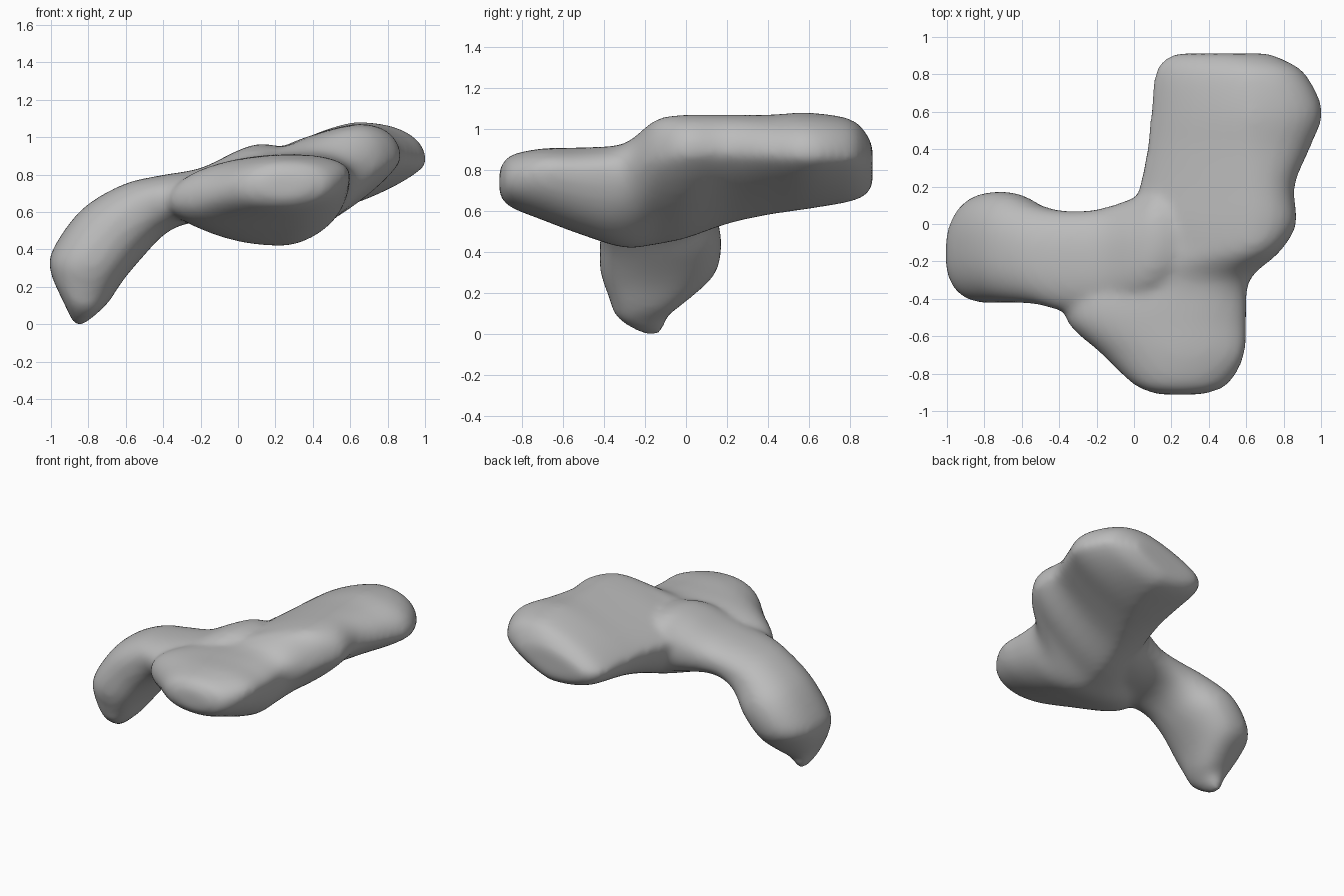
import bpy, bmesh, math

if "Cube" in bpy.data.objects:
    bpy.data.objects.remove(bpy.data.objects["Cube"])

grey = bpy.data.materials.new("stone grey")
grey.diffuse_color = (0.5, 0.5, 0.5, 1)
grey.use_nodes = True
grey.node_tree.nodes["Principled BSDF"].inputs["Base Color"].default_value = grey.diffuse_color

SEG = 40


def power(v, e):
    return math.copysign(abs(v) ** e, v)


def loft(bm, rings):
    """Skin a list of closed point rings and cap both ends."""
    loops = [[bm.verts.new(p) for p in ring] for ring in rings]
    for a, b in zip(loops, loops[1:]):
        for i in range(SEG):
            j = (i + 1) % SEG
            bm.faces.new((a[i], a[j], b[j], b[i]))
    bm.faces.new(loops[0])
    bm.faces.new(loops[-1])


def densify(rows, n=4):
    """Catmull-Rom interpolation between section rows."""
    out = []
    for k in range(len(rows) - 1):
        p0, p1 = rows[max(k - 1, 0)], rows[k]
        p2, p3 = rows[k + 1], rows[min(k + 2, len(rows) - 1)]
        for s in range(n):
            t = s / n
            out.append([0.5 * (2 * b + (c - a) * t + (2 * a - 5 * b + 4 * c - d) * t * t
                               + (3 * b - a - 3 * c + d) * t ** 3)
                        for a, b, c, d in zip(p0, p1, p2, p3)])
    return out + [list(rows[-1])]


def body_ring(row):
    """Section across y from its left, top, right and bottom extremes.

    The upper left and lower right quadrants flatten towards the back."""
    y, lx, lz, tx, tz, rx, rz, bx, bz = row
    k = min(max((y + 0.4) / 0.3, 0), 1)
    k = k * k * (3 - 2 * k)
    pts = []
    for i in range(SEG):
        a = 2 * math.pi * i / SEG
        c, s = math.cos(a), math.sin(a)
        if c < 0 <= s:
            e = 1.0 + 0.5 * k
        elif s < 0 <= c:
            e = 1.0 + 0.55 * k
        else:
            e = 0.88
        sx, sz = (rx, rz) if c >= 0 else (lx, lz)
        vx, vz = (tx, tz) if s >= 0 else (bx, bz)
        c, s = abs(c) ** e, abs(s) ** e
        pts.append((vx + (sx - vx) * c, y, sz + (vz - sz) * s))
    return pts


def arm_ring(row, e=0.85):
    """Rounded section between an outer and an inner point, with a y range."""
    ox, oz, ix, iz, y0, y1 = row
    pts = []
    for i in range(SEG):
        a = 2 * math.pi * i / SEG
        c, s = power(math.cos(a), e), power(math.sin(a), e)
        pts.append(((ox + ix) / 2 + (ox - ix) / 2 * s, (y0 + y1) / 2 + (y1 - y0) / 2 * c,
                    (oz + iz) / 2 + (oz - iz) / 2 * s))
    return pts


# long body running front to back: y, left, top, right, bottom (x, z each)
body = [
    (-.912, .13, .74, .25, .80, .36, .74, .25, .68),
    (-.86, .00, .73, .25, .87, .50, .75, .25, .62),
    (-.70, -.17, .68, .27, .905, .59, .80, .27, .555),
    (-.50, -.37, .66, .30, .91, .60, .79, .27, .48),
    (-.30, -.28, .68, .40, .93, .62, .80, .25, .42),
    (-.15, -.12, .72, .60, 1.045, .78, .85, .25, .435),
    (0, -.03, .78, .64, 1.07, .87, .88, .28, .465),
    (.20, .03, .80, .63, 1.07, .86, .88, .32, .535),
    (.40, .07, .81, .62, 1.07, .94, .87, .40, .58),
    (.60, .09, .81, .63, 1.08, 1.01, .86, .48, .61),
    (.80, .11, .81, .62, 1.05, .92, .86, .52, .645),
    (.88, .16, .81, .58, .98, .80, .85, .50, .68),
    (.912, .23, .81, .52, .91, .72, .84, .50, .73),
]
# drooping arm on the left: outer (x, z), inner (x, z), y range
arm = [
    (-.88, 0, -.82, 0, -.22, -.11),
    (-.93, .11, -.75, .06, -.34, -.09),
    (-1.0, .27, -.69, .12, -.38, .02),
    (-.995, .39, -.61, .24, -.42, .15),
    (-.84, .61, -.50, .37, -.42, .17),
    (-.62, .745, -.40, .475, -.43, .10),
    (-.42, .795, -.30, .53, -.47, .07),
    (-.20, .835, -.18, .545, -.48, .08),
    (0, .93, 0, .52, -.45, .14),
    (.13, .965, .13, .52, -.40, .20),
    (.32, .93, .32, .55, -.30, .14),
]

bm = bmesh.new()
loft(bm, [body_ring(r) for r in densify(body)])
loft(bm, [arm_ring(r) for r in densify(arm)])
# orient each closed shell outward before fusing
bmesh.ops.recalc_face_normals(bm, faces=bm.faces)
mesh = bpy.data.meshes.new("rock_form")
bm.to_mesh(mesh)
bm.free()
mesh.materials.append(grey)
form = bpy.data.objects.new("rock_form", mesh)
bpy.context.collection.objects.link(form)

# fuse the two parts and soften the joins
remesh = form.modifiers.new("fuse", 'REMESH')
remesh.mode = 'VOXEL'
remesh.voxel_size = 0.022
remesh.use_smooth_shade = True
soften = form.modifiers.new("soften", 'SMOOTH')
soften.factor = 0.5
soften.iterations = 12
